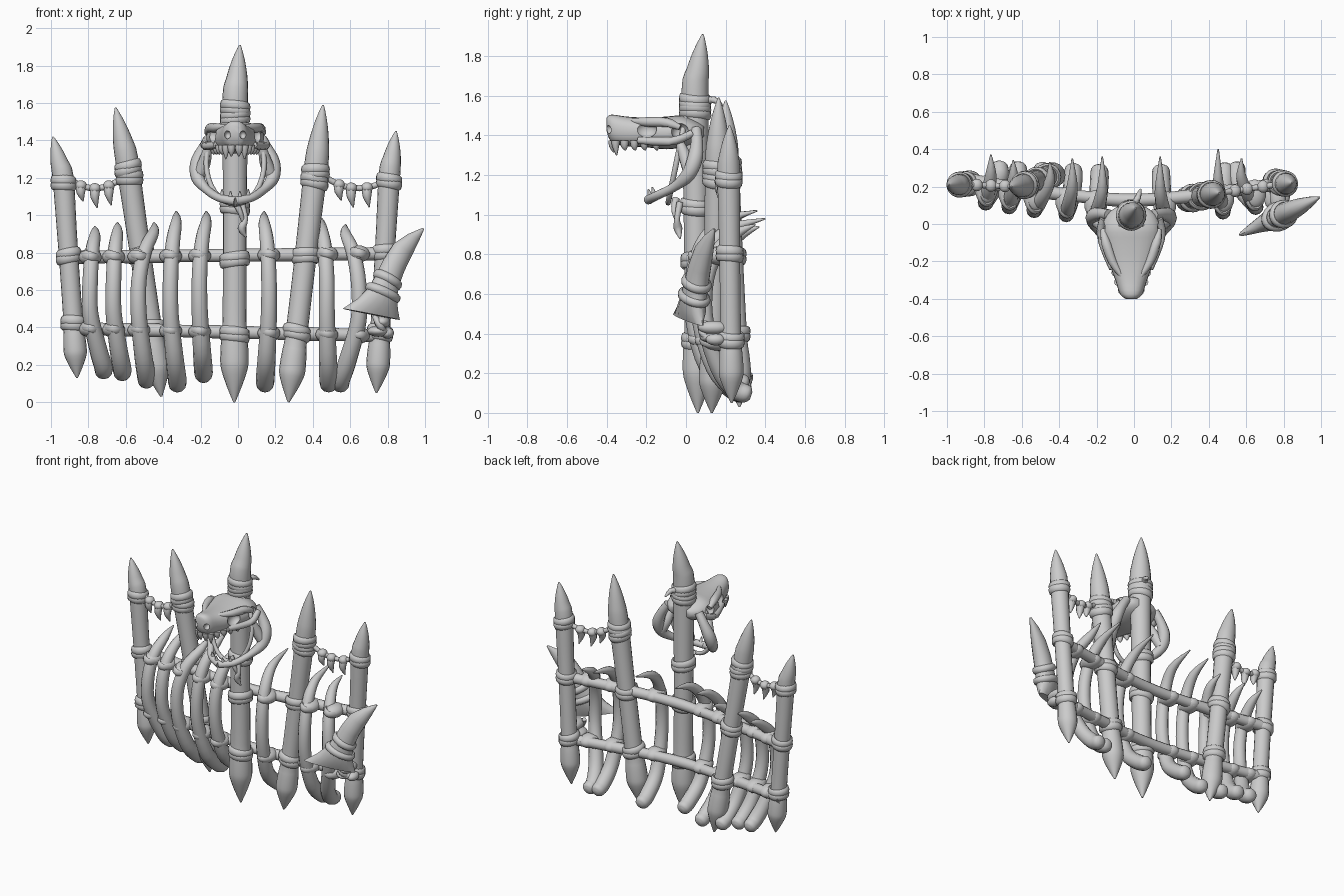
import bpy, bmesh, math
from mathutils import Vector as V

if "Cube" in bpy.data.objects:
    bpy.data.objects.remove(bpy.data.objects["Cube"])

bone = bpy.data.materials.new("bone_grey")
bone.diffuse_color = (0.6, 0.6, 0.6, 1)
bone.use_nodes = True
bone.node_tree.nodes["Principled BSDF"].inputs["Base Color"].default_value = bone.diffuse_color


def make(name, bm):
    bmesh.ops.recalc_face_normals(bm, faces=bm.faces)
    me = bpy.data.meshes.new(name)
    bm.to_mesh(me)
    bm.free()
    me.materials.append(bone)
    for p in me.polygons:
        p.use_smooth = True
    ob = bpy.data.objects.new(name, me)
    bpy.context.collection.objects.link(ob)
    return ob


def loft(name, rings, sides=14, closed=False, power=1.0):
    """Skin rings given as (centre, half axis u, half axis v)."""
    bm = bmesh.new()
    rows = []
    for c, u, v in rings:
        row = []
        for i in range(sides):
            a = math.tau * i / sides
            co, si = math.cos(a), math.sin(a)
            co = math.copysign(abs(co) ** power, co)
            si = math.copysign(abs(si) ** power, si)
            row.append(bm.verts.new(c + u * co + v * si))
        rows.append(row)
    n = len(rows)
    for j in range(n if closed else n - 1):
        a, b = rows[j], rows[(j + 1) % n]
        for i in range(sides):
            k = (i + 1) % sides
            bm.faces.new((a[i], a[k], b[k], b[i]))
    if not closed:
        bm.faces.new(rows[0])
        bm.faces.new(rows[-1])
    return make(name, bm)


def spline(vals, steps, closed=False):
    """Catmull-Rom resampling of vectors."""
    n = len(vals)
    get = (lambda i: vals[i % n]) if closed else (lambda i: vals[max(0, min(n - 1, i))])
    out = []
    for i in range(n if closed else n - 1):
        a, b, c, d = (get(i + k) for k in (-1, 0, 1, 2))
        for s in range(steps):
            t = s / steps
            out.append(0.5 * (2 * b + (c - a) * t + (2 * a - 5 * b + 4 * c - d) * t * t
                              + (3 * b - a - 3 * c + d) * t ** 3))
    if not closed:
        out.append(vals[-1])
    return out


def tube(name, pts, radii, steps=4, sides=12, closed=False, ref=(0, 1, 0)):
    vals = [V((*p, r)) for p, r in zip(pts, radii)]
    vals = spline(vals, steps, closed) if steps > 1 else vals
    n = len(vals)
    rings = []
    for i, q in enumerate(vals):
        a = vals[(i - 1) % n if closed else max(i - 1, 0)]
        b = vals[(i + 1) % n if closed else min(i + 1, n - 1)]
        t = (b.xyz - a.xyz).normalized()
        u = V(ref).cross(t).normalized()
        r = max(q.w, 0.003)
        rings.append((q.xyz, u * r, t.cross(u) * r))
    return loft(name, rings, sides, closed)


def wrap(name, c, r, axis, thick=0.016, sy=1.0):
    """Soft cord band around an axis."""
    t = V(axis).normalized()
    u = V((0, 1, 0)).cross(t).normalized()
    v = t.cross(u)
    rings = []
    for i in range(20):
        a = math.tau * i / 20
        p = u * r * math.cos(a) + v * r * sy * math.sin(a)
        rings.append((V(c) + p, p.normalized() * thick, t * thick * 1.9))
    return loft(name, rings, 8, True)


def blob(name, c, s):
    bm = bmesh.new()
    bmesh.ops.create_uvsphere(bm, u_segments=14, v_segments=9, radius=1)
    for v in bm.verts:
        v.co = V((v.co.x * s[0], v.co.y * s[1], v.co.z * s[2])) + V(c)
    return make(name, bm)


# posts: bottom tip, shoulder, top tip, radius, cord heights
posts = {
    "centre_post": ((-.02, .06, 0), (-.015, .045, 1.62), (.01, .085, 1.91), .067, (.36, .76, 1.04, 1.52, 1.57)),
    "outer_left_post": ((-.86, .22, .13), (-.935, .21, 1.2), (-.99, .21, 1.42), .055, (.42, .78, 1.17)),
    "outer_right_post": ((.74, .23, .05), (.81, .215, 1.22), (.845, .22, 1.45), .056, (.37, .80, 1.18)),
    "inner_left_post": ((-.41, .27, .03), (-.595, .205, 1.3), (-.655, .20, 1.575), .06, (.4, .79, 1.2, 1.25)),
    "inner_right_post": ((.27, .13, 0), (.42, .16, 1.28), (.455, .165, 1.59), .062, (.37, .78, 1.18, 1.23)),
}
for name, (b, s, t, r, cords) in posts.items():
    b, s, t = V(b), V(s), V(t)
    low = [(0, .08), (.05, .58), (.11, 1.06), (.15, 1.13), (.21, 1.06), (.27, .96), (.5, .94), (.75, .97), (1, 1.03)]
    top = [(.35, .88), (.65, .6), (.88, .28), (1, .07)]
    pts = [b.lerp(s, k) for k, _ in low] + [s.lerp(t, k) for k, _ in top]
    tube(name, pts, [r * f for _, f in low + top], 3, 18)
    ax = s - b
    for i, z in enumerate(cords):
        c = b + ax * ((z - b.z) / ax.z)
        for d in (-.012, .014):
            tilt = V((.14 * (-1) ** i, .1, 0))
            wrap(name + "_cord", c + V((0, 0, d)), r * 1.02, ax.normalized() + tilt, .014)


# cross rails bowed toward the front
def rail_y(x):
    return .125 + .13 * abs(x) ** 1.4


for name, zl, zr in (("upper_rail", .775, .795), ("lower_rail", .395, .355)):
    xs = [-.92 + i * .215 for i in range(9)]
    pts = [(x, rail_y(x), zl + (zr - zl) * (x + .9) / 1.7) for x in xs]
    tube(name, pts, [.038, .034, .037, .033, .036, .034, .037, .034, .036], 4, 12, ref=(0, 0, 1))

# curved ribs: top x, top z, middle x, bottom x, bottom z, tip y
ribs = [(-.765, .94, -.79, -.72, .17, .37), (-.645, .96, -.665, -.62, .16, .34),
        (-.45, .96, -.53, -.49, .12, .33), (-.33, 1.02, -.36, -.325, .10, .35),
        (-.17, 1.02, -.205, -.185, .15, .36), (.14, 1.02, .165, .145, .10, .36),
        (.45, .98, .475, .485, .10, .40), (.575, .95, .645, .55, .10, .35)]
for tx, tz, mx, bx, bz, ty in ribs:
    f = rail_y(mx) - .1
    h = tz - bz
    ex = mx + (bx - mx) * .6
    by = .29 + .03 * abs(mx)
    pts = [(bx, by + .02, bz - .012), (bx, by, bz - .005), (bx, by - .06, bz + .02),
           (ex, f + .075, bz + .15 * h), (mx, f + .005, bz + .4 * h), (mx, f, bz + .63 * h),
           (mx * .6 + tx * .4, f + .05, bz + .82 * h), (tx, f + .15, bz + .94 * h), (tx, ty, tz)]
    tube("rib", pts, [.018, .044, .05, .048, .043, .041, .038, .029, .004], 4, 12, ref=(1, 0, 0))
    for zl, zr in ((.775, .795), (.395, .355)):
        z = zl + (zr - zl) * (mx + .9) / 1.7
        blob("rib_lashing", (mx, rail_y(mx) - .035, z), (.062, .08, .046))
        wrap("rib_cord", (mx, rail_y(mx) - .045, z), .044, (.3, .1, 1), .012, 1.6)

# tooth garlands between the posts
for a, b, teeth in (((-.89, .21, 1.185), (-.6, .2, 1.215), (-.84, -.765, -.69)),
                    ((.45, .165, 1.215), (.79, .215, 1.185), (.54, .605, .69))):
    a, b = V(a), V(b)
    pts = [a.lerp(b, k / 6) - V((0, 0, .22 * (k / 6) * (1 - k / 6))) for k in range(7)]
    tube("garland_cord", pts, [.016] * 7, 2, 8)
    for i, x in enumerate(teeth):
        k = (x - a.x) / (b.x - a.x)
        p = a.lerp(b, k) - V((0, 0, .22 * k * (1 - k)))
        blob("garland_knot", p, (.032, .034, .028))
        ln = (.085, .105, .105)[i]
        tube("garland_tooth", [p, p - V((.0, .01, .45 * ln)), p + V((.012, 0, -ln))], [.028, .023, .003], 3, 8)

# fin shaped blade strapped to the right post: left x, z, right x, z, thickness
rows = [(.985, .932, .995, .925, .006), (.91, .9, .965, .86, .028), (.835, .85, .925, .78, .046),
        (.785, .77, .885, .70, .056), (.745, .69, .855, .62, .06), (.705, .62, .845, .55, .062),
        (.64, .555, .855, .49, .055), (.56, .50, .865, .44, .03)]
slant = V((-.42, .9, 0)).normalized()


def on_slant(x, z):
    return V((x, -.06 + (x - .56) * .47, z))


rings = []
for lx, lz, rx, rz, th in rows:
    l, r = on_slant(lx, lz), on_slant(rx, rz)
    rings.append(((l + r) / 2, (r - l) / 2, slant * th))
loft("fin_blade", rings, 16)
for k in (4, 5):
    c, u, v = rings[k]
    u, v = u * 1.02, v * 1.02
    loft("fin_strap", [(c + u * math.cos(a) + v * math.sin(a), u * math.cos(a) * .2 + v * .25 * math.sin(a),
                        V((.01, .005, .02))) for a in [math.tau * i / 24 for i in range(24)]], 8, True)
for p, s in (((.77, .14, .43), (.045, .08, .035)), ((.75, .15, .38), (.06, .08, .03)), ((.80, .15, .37), (.035, .05, .03))):
    blob("fin_lashing", p, s)
tube("fin_thong", [(.73, .1, .46), (.76, .08, .41), (.79, .12, .37)], [.014, .02, .01], 3, 8)

# skull: y, half width, lower z, upper z
cx = -.015
prof = [(-.40, .03, 1.42, 1.49), (-.375, .06, 1.365, 1.505), (-.30, .085, 1.345, 1.495), (-.2, .122, 1.34, 1.49),
        (-.1, .15, 1.33, 1.495), (-.02, .155, 1.34, 1.50), (.05, .13, 1.36, 1.475), (.09, .08, 1.39, 1.45)]
vals = spline([V(p) for p in prof], 3)
skull = loft("skull", [(V((cx, p[0], (p[2] + p[3]) / 2)), V((p[1], 0, 0)), V((0, 0, (p[3] - p[2]) / 2)))
                       for p in vals], 24, power=.85)
# eye, nostril and temple hollows
for s in (-1, 1):
    for c, r in (((.125, -.2, 1.43), (.04, .055, .042)), ((.04, -.385, 1.43), (.018, .03, .022)),
                 ((.16, -.03, 1.42), (.05, .045, .045))):
        cut = blob("hollow_cutter", (cx + s * c[0], c[1], c[2]), r)
        cut.hide_render = True
        mod = skull.modifiers.new("hollow", 'BOOLEAN')
        mod.operation = 'DIFFERENCE'
        mod.object = cut
        bpy.context.view_layer.objects.active = skull
        bpy.ops.object.modifier_apply(modifier=mod.name)
        bpy.data.objects.remove(cut)
    # upper teeth
    for x, y, ln in ((.02, -.37, .045), (.05, -.355, .065), (.07, -.31, .03), (.085, -.26, .03), (.1, -.21, .03), (.115, -.15, .03)):
        p = V((cx + s * x, y, 1.375))
        tube("skull_tooth", [p, p - V((0, 0, .03)), p - V((0, -.005, .03 + ln * .7))], [.022, .018, .003], 2, 8)
    # brow, cheek and lower jaw halves
    tube("brow", [(cx + s * .05, -.28, 1.472), (cx + s * .1, -.2, 1.468), (cx + s * .135, -.1, 1.465), (cx + s * .15, -.03, 1.44)],
         [.012, .024, .026, .015], 3, 8)
    tube("cheek_arch", [(cx + s * .1, -.24, 1.375), (cx + s * .135, -.15, 1.37), (cx + s * .165, -.05, 1.375), (cx + s * .15, .03, 1.41)],
         [.018, .022, .022, .02], 3, 8)
    jaw = [(.12, .05, 1.43), (.165, .055, 1.36), (.2, .045, 1.28), (.2, .01, 1.2), (.155, -.06, 1.14), (.09, -.15, 1.095), (0, -.19, 1.075)]
    tube("lower_jaw", [(cx + s * x, y, z) for x, y, z in jaw], [.028, .032, .04, .036, .024, .022, .024], 4, 10)
    tube("cheek_bone", [(cx + s * x, y, z) for x, y, z in ((.145, -.03, 1.36), (.165, 0, 1.28), (.195, .02, 1.21))],
         [.022, .034, .032], 3, 10)
    for x, y, z in ((.025, -.18, 1.09), (.07, -.16, 1.1)):
        tube("jaw_tooth", [(cx + s * x, y, z), (cx + s * x, y - .01, z + .04)], [.015, .003], 2, 8)

# cord loop holding the jaw, hanging thongs and top knot
loop = [(cx + .155 * math.sin(a), -.045 + .045 * math.cos(a), 1.28 + .22 * math.cos(a))
        for a in [math.tau * i / 16 for i in range(16)]]
tube("jaw_cord", loop, [.014] * 16, 2, 8, True)
tube("hanging_thong", [(.02, -.03, 1.06), (.04, -.045, .98), (.02, -.04, .93), (.045, -.03, .88)], [.018, .014, .022, .004], 3, 8)
tube("hanging_thong", [(-.02, -.05, 1.08), (.01, -.06, 1.02), (.03, -.04, .96)], [.02, .014, .01], 3, 8)
tube("top_knot", [(.0, .1, 1.57), (.02, .14, 1.58), (.035, .185, 1.55)], [.02, .018, .006], 3, 8)

for ob in bpy.context.scene.objects:
    ob.select_set(True)
bpy.context.view_layer.objects.active = skull
bpy.ops.object.shade_smooth_by_angle(angle=math.radians(50))
